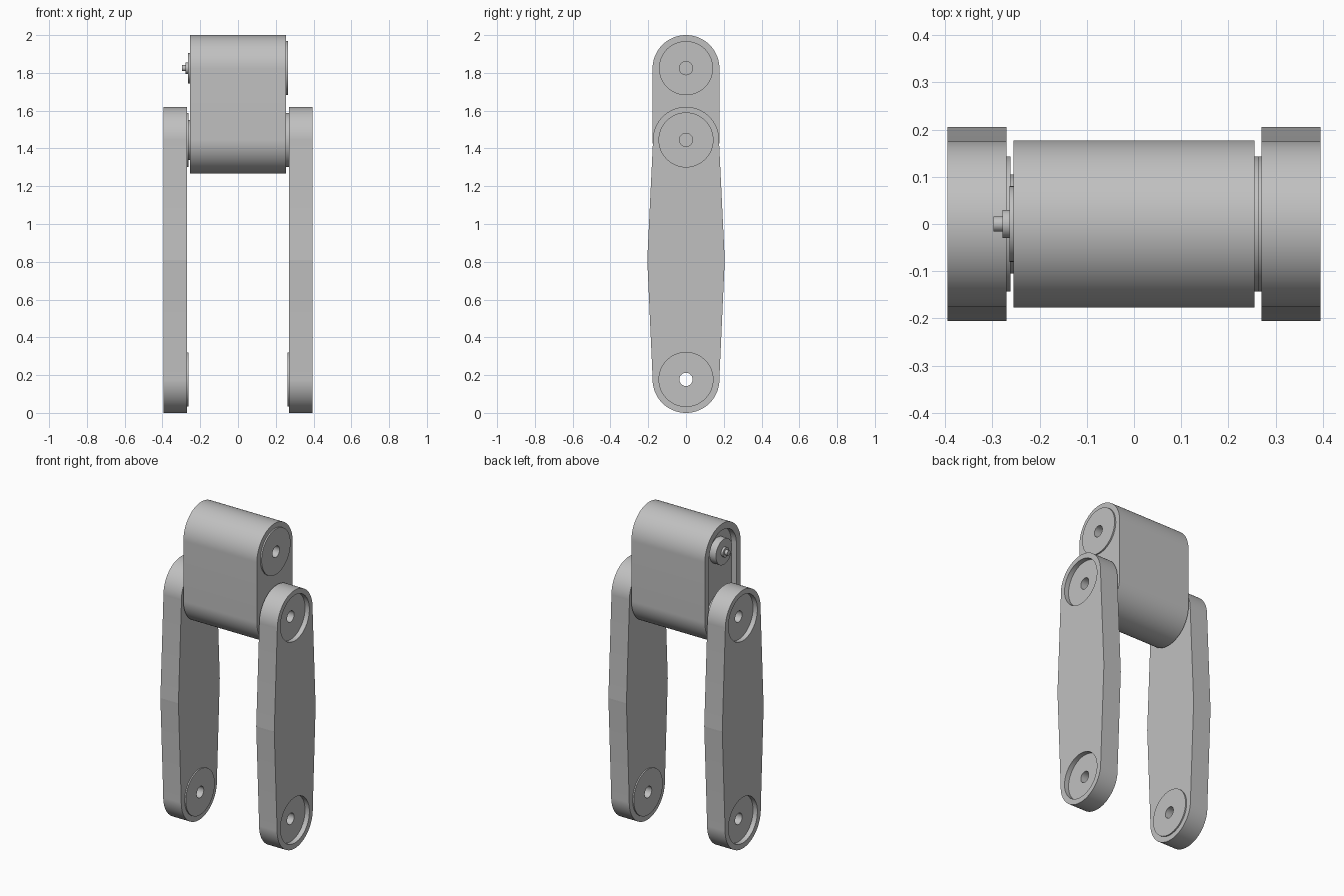
import bpy, bmesh, math

cube = bpy.data.objects.get("Cube")
if cube:
    bpy.data.objects.remove(cube, do_unlink=True)

grey = bpy.data.materials.new("light grey")
grey.use_nodes = True
grey.diffuse_color = (0.53, 0.53, 0.53, 1)
grey.node_tree.nodes["Principled BSDF"].inputs["Base Color"].default_value = grey.diffuse_color

LOW, KNEE, HIP = 0.177, 1.445, 1.825   # joint heights
PAD, HOLE = 0.143, 0.035               # joint pad and axle hole radii


def arc(z, r, start, end, n=60):
    """Arc points in the (y, z) plane, angles in degrees."""
    steps = [math.radians(start + (end - start) * i / n) for i in range(n + 1)]
    return [(r * math.cos(a), z + r * math.sin(a)) for a in steps]


def circle(z, r):
    return arc(z, r, 0, 357, 119)


def stadium(z0, z1, r):
    return arc(z1, r, 0, 180) + arc(z0, r, 180, 360)


def prism(name, profile, x0, x1):
    """Extrude a (y, z) profile along x."""
    bm = bmesh.new()
    face = bm.faces.new([bm.verts.new((x0, y, z)) for y, z in profile])
    moved = bmesh.ops.extrude_face_region(bm, geom=[face])["geom"]
    bmesh.ops.translate(bm, vec=(x1 - x0, 0, 0),
                        verts=[v for v in moved if isinstance(v, bmesh.types.BMVert)])
    bmesh.ops.recalc_face_normals(bm, faces=bm.faces)
    mesh = bpy.data.meshes.new(name)
    bm.to_mesh(mesh)
    bm.free()
    mesh.materials.append(grey)
    ob = bpy.data.objects.new(name, mesh)
    bpy.context.collection.objects.link(ob)
    return ob


def select(ob):
    bpy.ops.object.select_all(action="DESELECT")
    ob.select_set(True)
    bpy.context.view_layer.objects.active = ob


def cut(ob, profile, x0, x1):
    """Cut an extruded profile out of a part."""
    cutter = prism("cutter", profile, x0, x1)
    cutter.hide_render = True
    select(ob)
    mod = ob.modifiers.new("cut", "BOOLEAN")
    mod.operation, mod.solver, mod.object = "DIFFERENCE", "EXACT", cutter
    bpy.ops.object.modifier_apply(modifier=mod.name)
    bpy.data.objects.remove(cutter, do_unlink=True)


def finish(ob):
    select(ob)
    bpy.ops.object.shade_smooth_by_angle(angle=math.radians(4))


# Arm outline: round ends joined by tangents to a wider middle
tilt = 2.5
arm_outline = (arc(KNEE, 0.175, -tilt, 180 + tilt) + [(-0.205, 0.81)]
               + arc(LOW, 0.177, 180 - tilt, 360 + tilt) + [(0.205, 0.81)])

for side, word in ((1, "left"), (-1, "right")):
    # Arm plate with outer bearing pockets and axle holes
    arm = prism(word + "_arm", arm_outline, side * 0.27, side * 0.395)
    for z, joint in ((LOW, "lower"), (KNEE, "upper")):
        cut(arm, circle(z, PAD), side * 0.365, side * 0.42)
        cut(arm, circle(z, HOLE), side * 0.24, side * 0.42)
        # Raised pad on the inner face
        pad = prism(f"{word}_{joint}_pad", circle(z, PAD), side * 0.262, side * 0.27)
        cut(pad, circle(z, HOLE), side * 0.24, side * 0.3)
        finish(pad)
    finish(arm)

# Central block with blind axle holes on its left and a motor bay on its right
block = prism("central_block", stadium(KNEE, 1.823, 0.177), -0.255, 0.255)
for z in (KNEE, HIP):
    cut(block, circle(z, HOLE), 0.2, 0.3)
cut(block, stadium(KNEE, HIP, 0.135), -0.3, -0.22)
finish(block)

# Pads on the left of the block
for name, z, x1 in (("hip_pad", HIP, 0.264), ("knee_spacer", KNEE, 0.262)):
    pad = prism(name, circle(z, PAD), 0.255, x1)
    cut(pad, circle(z, HOLE), 0.2, 0.3)
    finish(pad)

# Motor face, collar and shaft, and the knee boss inside the bay
for name, z, r, x0, x1 in (("motor_face", HIP, 0.08, -0.22, -0.264),
                           ("motor_collar", HIP, 0.03, -0.264, -0.278),
                           ("motor_shaft", HIP, 0.016, -0.278, -0.297),
                           ("knee_boss", KNEE, 0.105, -0.22, -0.262)):
    finish(prism(name, circle(z, r), x0, x1))
